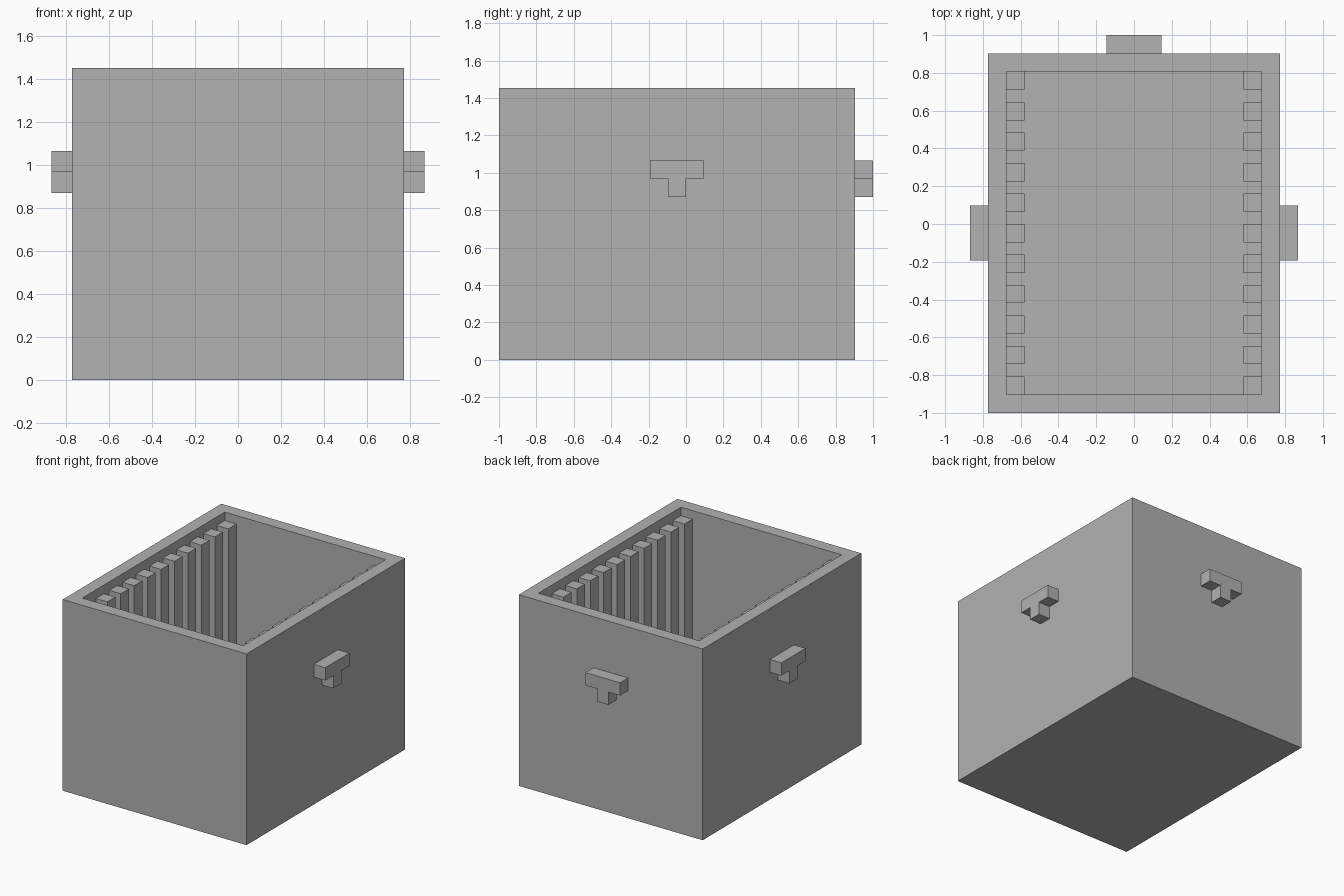
import bpy
import bmesh
from math import pi
from mathutils import Matrix, Vector

if "Cube" in bpy.data.objects:
    bpy.data.objects.remove(bpy.data.objects["Cube"], do_unlink=True)

UNIT = 0.0968                      # wall thickness and rib width
HALF_X, FRONT, BACK, HEIGHT = 0.772, -1.0, 0.903, 1.452
RIB_COUNT, RIB_TOP = 11, HEIGHT - 0.065

grey = bpy.data.materials.new("plain grey")
grey.use_nodes = True
grey.diffuse_color = (0.445, 0.445, 0.445, 1)
grey.node_tree.nodes["Principled BSDF"].inputs["Base Color"].default_value = grey.diffuse_color


def add_object(name, bm):
    bmesh.ops.recalc_face_normals(bm, faces=bm.faces)
    mesh = bpy.data.meshes.new(name)
    bm.to_mesh(mesh)
    bm.free()
    mesh.materials.append(grey)
    obj = bpy.data.objects.new(name, mesh)
    bpy.context.collection.objects.link(obj)
    return obj


def add_box(bm, low, high):
    low, high = Vector(low), Vector(high)
    matrix = Matrix.Translation((low + high) / 2) @ Matrix.Diagonal((*(high - low), 1))
    bmesh.ops.create_cube(bm, size=1, matrix=matrix)


# Open box: inset the top face, then push it down to the floor
bm = bmesh.new()
add_box(bm, (-HALF_X, FRONT, 0), (HALF_X, BACK, HEIGHT))
bm.normal_update()
top = max(bm.faces, key=lambda f: f.calc_center_median().z)
bmesh.ops.inset_region(bm, faces=[top], thickness=UNIT, use_even_offset=True)
floor = bmesh.ops.extrude_discrete_faces(bm, faces=[top])["faces"][0]
bmesh.ops.translate(bm, verts=floor.verts, vec=(0, 0, UNIT - HEIGHT))
add_object("box_body", bm)

# Rows of upright ribs that form the slots inside
inner_x, first, last = HALF_X - UNIT, FRONT + UNIT, BACK - 2 * UNIT
pitch = (last - first) / (RIB_COUNT - 1)
for name, side in (("left_ribs", 1), ("right_ribs", -1)):
    bm = bmesh.new()
    x0, x1 = sorted((side * inner_x, side * (inner_x - UNIT)))
    for i in range(RIB_COUNT):
        y = first + i * pitch
        add_box(bm, (x0, y, UNIT), (x1, y + UNIT, RIB_TOP))
    add_object(name, bm)

# T-shaped pegs: one profile extruded outwards, turned to each wall
PROFILE = [(-0.5, 9), (0.5, 9), (0.5, 10), (1.5, 10),
           (1.5, 11), (-1.5, 11), (-1.5, 10), (-0.5, 10)]


def add_peg(name, location, angle):
    bm = bmesh.new()
    face = bm.faces.new([bm.verts.new((x * UNIT, 0, z * UNIT)) for x, z in PROFILE])
    outer = bmesh.ops.extrude_face_region(bm, geom=[face])["geom"]
    verts = [v for v in outer if isinstance(v, bmesh.types.BMVert)]
    bmesh.ops.translate(bm, verts=verts, vec=(0, UNIT, 0))
    bm.transform(Matrix.Translation(location) @ Matrix.Rotation(angle, 4, "Z"))
    add_object(name, bm)


middle = (FRONT + BACK) / 2
add_peg("back_peg", (0, BACK, 0), 0)
add_peg("left_peg", (HALF_X, middle, 0), -pi / 2)
add_peg("right_peg", (-HALF_X, middle, 0), pi / 2)
